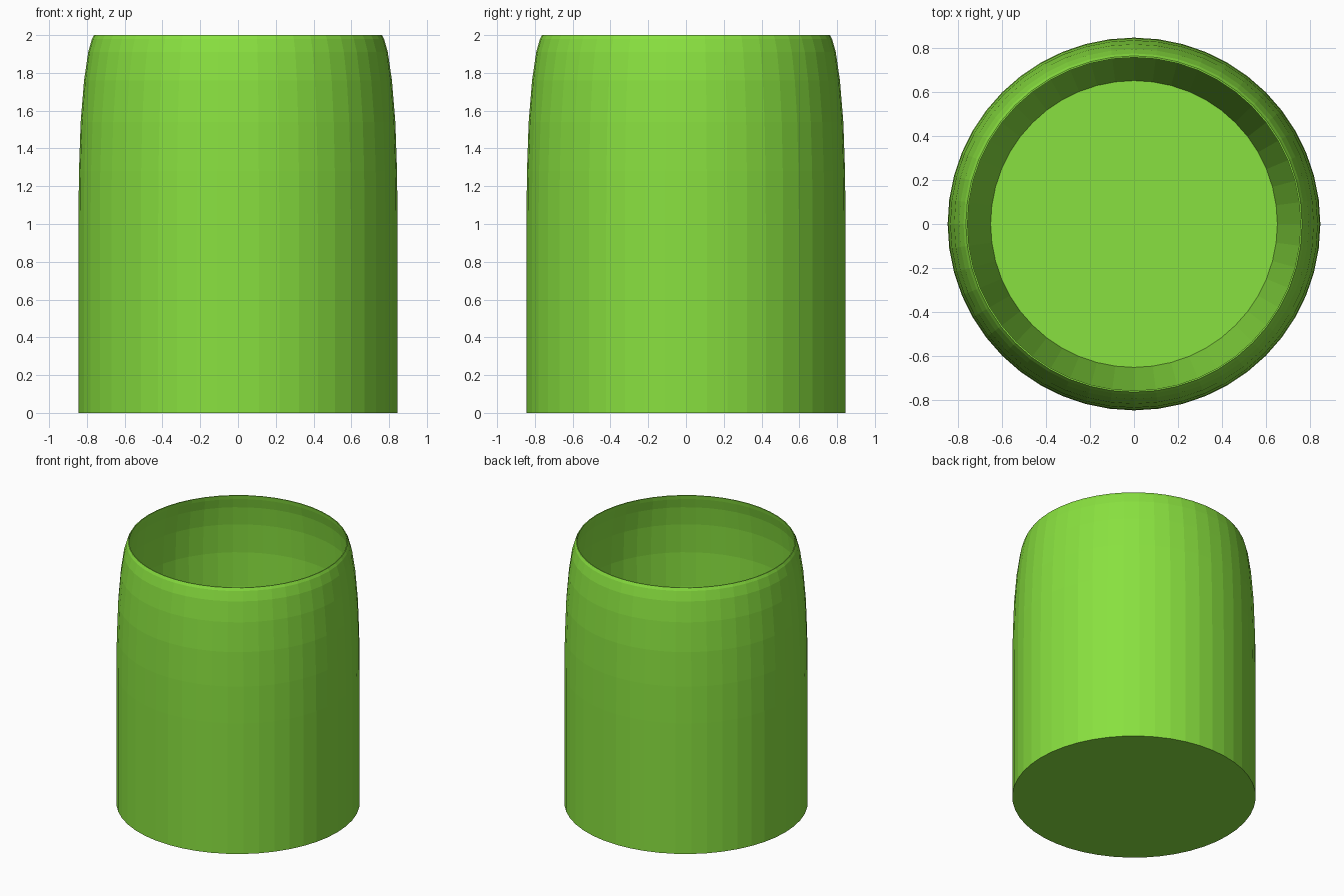
import bpy, bmesh
from math import cos, sin, pi

if "Cube" in bpy.data.objects:
    bpy.data.objects.remove(bpy.data.objects["Cube"])

SIDES = 48

# Profile (radius, height): outer wall, thin lip, inner wall, floor
profile = [
    (0.845, 0.0), (0.845, 1.0), (0.842, 1.28), (0.833, 1.54),
    (0.815, 1.76), (0.793, 1.91), (0.773, 1.98), (0.762, 2.0),
    (0.755, 2.0), (0.76, 1.97), (0.777, 1.9), (0.797, 1.76),
    (0.81, 1.54), (0.805, 1.28), (0.65, 0.10),
]

bm = bmesh.new()
rings = [[bm.verts.new((r * cos(2 * pi * i / SIDES), r * sin(2 * pi * i / SIDES), z))
          for i in range(SIDES)] for r, z in profile]
for a, b in zip(rings, rings[1:]):
    for i in range(SIDES):
        j = (i + 1) % SIDES
        bm.faces.new((a[i], a[j], b[j], b[i]))

# Underside and inner floor
bm.faces.new(rings[0][::-1])
bm.faces.new(rings[-1])
bmesh.ops.recalc_face_normals(bm, faces=bm.faces)

mesh = bpy.data.meshes.new("cup")
bm.to_mesh(mesh)
bm.free()
cup = bpy.data.objects.new("cup", mesh)
bpy.context.collection.objects.link(cup)

# Lime green
mat = bpy.data.materials.new("lime_green")
mat.diffuse_color = (0.25, 0.75, 0.05, 1)
mat.use_nodes = True
mat.node_tree.nodes["Principled BSDF"].inputs["Base Color"].default_value = mat.diffuse_color
mesh.materials.append(mat)
